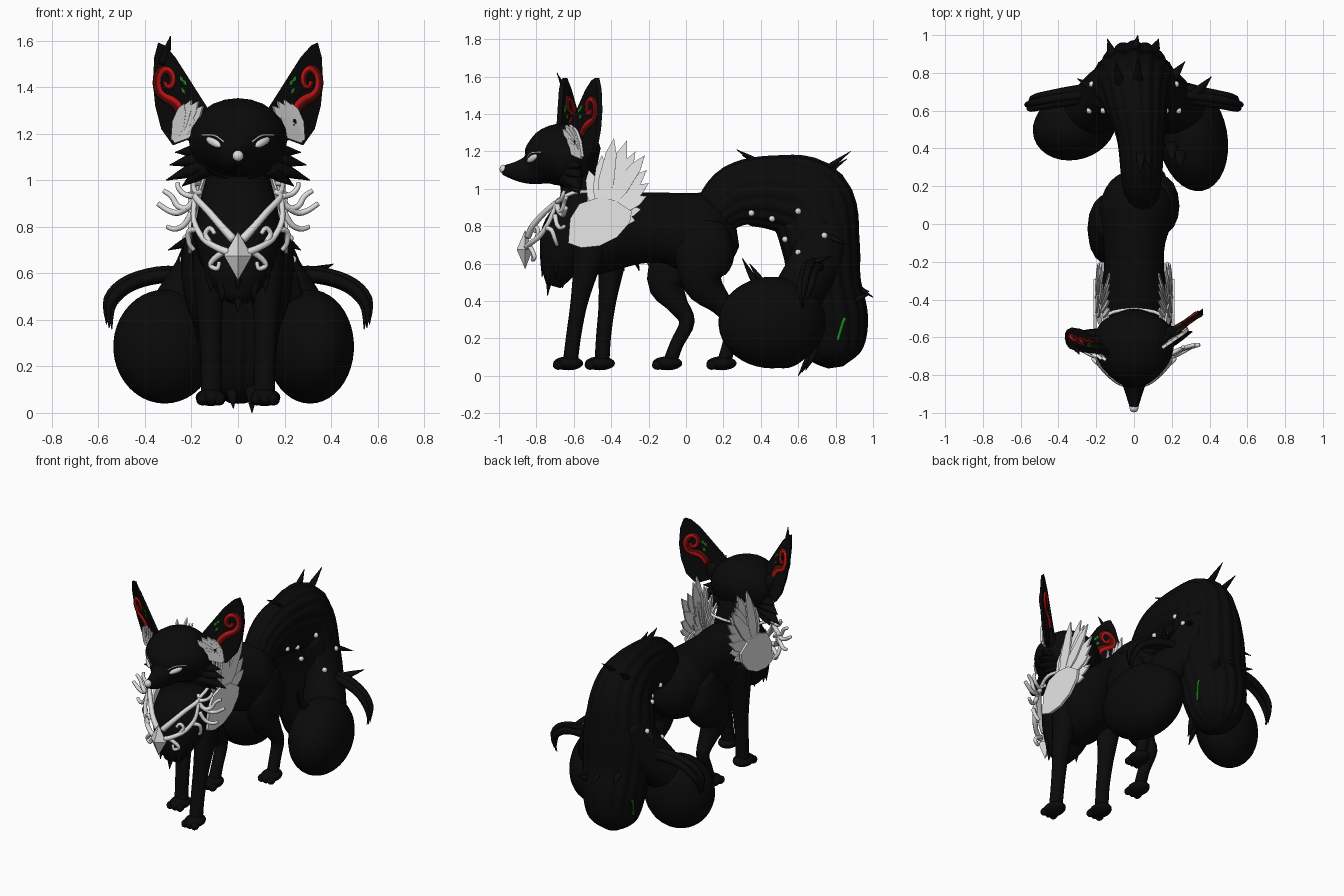
import bpy, bmesh, math
from mathutils import Vector as V, Matrix, Euler
from mathutils.bvhtree import BVHTree

COLORS = {"black": (.003, .003, .003), "white": (1, 1, 1), "silver": (.72, .72, .72),
          "red": (.5, .006, .006), "dark red": (.09, .003, .003), "green": (.015, .27, .015)}
MATS = {}
for k, c in COLORS.items():
    MATS[k] = bpy.data.materials.new(k)
    MATS[k].diffuse_color = (*c, 1)
parts = {}          # name -> [material, verts, faces, smooth]


def add(name, mat, verts, faces, smooth=True):
    p = parts.setdefault(name, [mat, [], [], smooth])
    o = len(p[1])
    p[1] += [V(v) for v in verts]
    p[2] += [[i + o for i in f] for f in faces]


def loft(name, mat, pts, n=16, ref=(1, 0, 0), steps=4, ridge=0.0):
    """Tube through (x, y, z, side radius, other radius) points, Catmull-Rom smoothed."""
    P = [pts[0]] + list(pts) + [pts[-1]]
    path = []
    for i in range(1, len(P) - 2):
        for k in range(steps):
            t = k / steps
            path.append([.5 * (2 * b + (c - a) * t + (2 * a - 5 * b + 4 * c - d) * t * t + (3 * b - a - 3 * c + d) * t ** 3)
                         for a, b, c, d in zip(P[i - 1], P[i], P[i + 1], P[i + 2])])
    path.append(list(pts[-1]))
    verts, faces, m = [], [], len(path)
    for i, p in enumerate(path):
        t = (V(path[min(i + 1, m - 1)][:3]) - V(path[max(i - 1, 0)][:3])).normalized()
        s = V(ref) - t * t.dot(V(ref))
        s.normalize()
        o = t.cross(s)
        for j in range(n):
            a = 2 * math.pi * j / n
            r = 1 - ridge * (1 - abs(math.cos(8 * a)))
            verts.append(V(p[:3]) + (s * math.cos(a) * max(p[3], .002) + o * math.sin(a) * max(p[4], .002)) * r)
    for i in range(m - 1):
        for j in range(n):
            k = (j + 1) % n
            faces.append([i * n + j, i * n + k, i * n + n + k, i * n + n + j])
    faces += [list(range(n))[::-1], list(range((m - 1) * n, m * n))]
    add(name, mat, verts, faces)


def ball(name, mat, c, r, rot=(0, 0, 0), seg=24):
    bm = bmesh.new()
    M = Matrix.Translation(c) @ Euler(rot).to_matrix().to_4x4() @ Matrix.Diagonal((*r, 1))
    bmesh.ops.create_uvsphere(bm, u_segments=seg, v_segments=seg * 2 // 3, radius=1, matrix=M)
    bm.verts.index_update()
    add(name, mat, [v.co.copy() for v in bm.verts], [[v.index for v in f.verts] for f in bm.faces])
    bm.free()


def spike(name, base, tip, r, mat="black", ref=(1, 0, 0), bend=(0, 0, 0), flat=.6):
    mid = (V(base) + V(tip)) / 2 + V(bend)
    loft(name, mat, [(*base, r, r * flat), (*mid, r * .65, r * .4), (*tip, .001, .001)], 8, ref, 3)


def prism(name, mat, outline, off):
    n, off = len(outline), V(off)
    add(name, mat, [V(p) - off for p in outline] + [V(p) + off for p in outline],
        [list(range(n))[::-1], list(range(n, 2 * n))] + [[i, (i + 1) % n, n + (i + 1) % n, n + i] for i in range(n)], False)


def leaf(name, mat, root, tip, w, normal, th=.005):
    root, d = V(root), V(tip) - V(root)
    s = d.normalized().cross(V(normal)).normalized() * w
    prism(name, mat, [root - s * .4, root + d * .45 - s, root + d * .8 - s * .7, root + d,
                      root + d * .8 + s * .7, root + d * .45 + s, root + s * .4], V(normal).normalized() * th)


def hit(name, origin, direction):
    return BVHTree.FromPolygons(parts[name][1], parts[name][2]).ray_cast(V(origin), V(direction))[0]


# Torso, neck and chest
loft("torso", "black", [(0, .27, .78, .06, .09), (0, .2, .77, .15, .18), (.01, .08, .76, .2, .22), (0, -.1, .79, .165, .19),
                        (0, -.25, .79, .16, .19), (0, -.42, .77, .19, .21), (0, -.58, .72, .17, .19), (0, -.68, .7, .08, .1)], 24)
loft("neck", "black", [(0, -.71, .48, .05, .04), (0, -.68, .58, .13, .1), (0, -.63, .74, .18, .15), (0, -.57, .88, .17, .13),
                       (0, -.56, 1.0, .14, .11), (0, -.59, 1.12, .12, .11)], 24)
for x, y, z in [(0, -.74, .43), (-.07, -.74, .48), (.07, -.74, .48), (-.12, -.7, .52), (.12, -.7, .52), (.04, -.66, .47), (0, -.77, .53)]:
    spike("chest_fur", (x * .9, y + .02, z + .2), (x, y, z), .05)
for x, y, z in [(.03, -.33, .56), (-.05, -.25, .56), (.06, -.2, .59)]:
    spike("belly_fur", (x, y - .03, z + .1), (x, y, z), .035)

# Head, nose, eyes, cheek fur
loft("head", "black", [(0, -.98, 1.1, .02, .025), (0, -.9, 1.095, .045, .055), (0, -.83, 1.105, .075, .085), (0, -.77, 1.14, .15, .135),
                       (0, -.7, 1.17, .2, .17), (0, -.6, 1.175, .21, .175), (0, -.52, 1.16, .17, .14), (0, -.47, 1.15, .07, .07)], 24)
ball("nose", "silver", (0, -.975, 1.105), (.024, .022, .024), seg=12)
for s in (-1, 1):
    p = hit("head", (s * .105, -2, 1.163), (0, 1, 0))
    ball("eye", "silver", p, (.046, .013, .017), (0, -s * .4, s * .75), 12)
    q = [hit("head", (s * x, -2, z), (0, 1, 0)) for x, z in [(.06, 1.165), (.1, 1.192), (.155, 1.195)]]
    loft("brow_line", "silver", [(*v, .004, .004) for v in q], 6, (0, 0, 1))
    for x, z in [(.27, 1.12), (.295, 1.065), (.31, 1.0), (.24, .975)]:
        spike("cheek_fur", (s * .13, -.62, z * .5 + .57), (s * x, -.57, z), .065, ref=(0, 1, 0))


# Ears: flat outlines slanted in depth, with a red spiral on both sides
def ear(s, u, z, d=0):
    y = -.54 + .7 * (u - .25) if s > 0 else -.62 + .5 * (u - .25) - .25 * (z - 1.3)
    return V((s * u, y + d, z))


OUTLINE = [(.13, 1.31), (.2, 1.42), (.27, 1.53), (.315, 1.58), (.343, 1.592), (.36, 1.53), (.366, 1.42), (.356, 1.32),
           (.33, 1.22), (.28, 1.15), (.2, 1.18)]
for s in (-1, 1):
    prism("ear", "black", [ear(s, u, z) for u, z in OUTLINE], (0, .012, 0))
    ball("ear_base", "black", ear(s, .2, 1.23), (.05, .035, .08), (0, s * .5, 0))
    path = [(.232, 1.285), (.25, 1.325), (.28, 1.35)]
    for i in range(13):
        a = -1.4 + i * .62
        r = .058 - i * .0037
        path.append((.3 + r * .8 * math.cos(a), 1.43 + r * 1.2 * math.sin(a)))
    for name, mat, depth, width in [("ear_spiral", "red", .019, .017), ("ear_spiral_shade", "dark red", .0165, .03)]:
        loft(name, mat, [(*ear(s, u, z), depth, width * (1.15 if i < 3 else 1 - .04 * (i - 3))) for i, (u, z) in enumerate(path)], 8, (0, 1, 0), 2)
    for u, z in [(.235, 1.385), (.228, 1.42), (.242, 1.435)]:
        prism("ear_fleck", "green", [ear(s, u + a, z + b) for a, b in [(-.007, -.012), (.006, -.006), (.008, .012), (-.004, .006)]], (0, .0175, 0))
    for u, z in [(.14, 1.32), (.165, 1.34), (.2, 1.345), (.235, 1.33), (.18, 1.27), (.16, 1.25)]:
        leaf("ear_tuft", "white", ear(s, .275, 1.17, -.035), ear(s, u * .85 + .03, z, -.045), .03, (s * .5, -1, 0), .008)
spike("ear_hair", ear(-1, .32, 1.5), (-.29, -.69, 1.62), .025)

# Legs in a walking pose: (x, y, z, side radius, depth radius)
LEGS = {
    "front_leg_right": [(.12, -.5, .78, .08, .12), (.125, -.53, .6, .07, .075), (.12, -.57, .4, .052, .047), (.115, -.6, .22, .045, .04), (.115, -.62, .06, .045, .04)],
    "front_leg_left": [(-.12, -.4, .78, .08, .12), (-.125, -.4, .6, .07, .075), (-.12, -.42, .4, .052, .047), (-.115, -.44, .22, .045, .04), (-.115, -.45, .06, .045, .04)],
    "hind_leg_right": [(.12, .11, .82, .08, .1), (.14, .1, .66, .1, .16), (.14, .09, .5, .085, .11), (.13, .19, .38, .055, .06), (.125, .25, .28, .042, .042), (.12, .23, .17, .038, .036), (.12, .2, .06, .04, .038)],
    "hind_leg_left": [(-.12, .03, .82, .08, .1), (-.145, -.01, .66, .1, .17), (-.145, -.1, .5, .085, .11), (-.135, -.05, .39, .06, .06), (-.13, .005, .29, .042, .042), (-.12, -.05, .17, .038, .036), (-.12, -.09, .06, .04, .038)]}
for name, pts in LEGS.items():
    loft(name, "black", pts)
    x, y = pts[-1][:2]
    ball("paw", "black", (x, y - .01, .067), (.062, .08, .037))
    for k in (-1, 0, 1):
        ball("paw", "black", (x + k * .036, y - .062, .058), (.024, .03, .026), seg=12)

# Arched tail of thick strands, splitting into three round ends
loft("tail", "black", [(.04, .12, .83, .09, .11), (.04, .27, .96, .11, .17), (.035, .47, .98, .13, .2), (.01, .66, .92, .18, .235),
                       (0, .72, .7, .23, .21), (0, .74, .5, .23, .195), (0, .775, .29, .2, .2), (0, .79, .12, .15, .15), (0, .8, .045, .04, .04)],
     96, steps=6, ridge=.06)
ball("tail_end_left", "black", (-.315, .52, .285), (.225, .18, .245), (0, 0, .3), 32)
ball("tail_end_right", "black", (.31, .46, .285), (.185, .29, .245), (0, 0, .18), 32)
for s in (-1, 1):
    loft("tail_branch", "black", [(s * .1, .74, .8, .1, .14), (s * .17, .69, .6, .11, .14), (s * .24, .59, .43, .14, .13), (s * .29, .52, .3, .1, .1)])
    for dy, dz, k in [(0, 0, 1), (.03, -.02, .96), (-.025, -.015, .98)]:      # curled side wisps
        loft("tail_wisp", "black", [(s * .12, .7 + dy, .57 + dz, .03, .03), (s * .3, .68 + dy, .605 + dz, .026, .028), (s * .47 * k, .655 + dy, .57 + dz, .022, .024),
                                    (s * .56 * k, .635 + dy, .49 + dz, .016, .018), (s * .565 * k, .62, .38 + dz, .002, .002)], 8, (0, 1, 0))
TAIL_SPIKES = [((.3, .66, .6), (.41, .78, .64)), ((.04, .42, 1.12), (.03, .27, 1.21)), ((.06, .45, 1.1), (.08, .3, 1.18)),
               ((.02, .7, 1.07), (.02, .88, 1.2)), ((-.06, .7, 1.05), (-.1, .86, 1.16)), ((0, .88, .5), (.02, 1.0, .42)),
               ((.1, .9, .4), (.13, .98, .44)), ((-.1, .85, .5), (-.14, .98, .45)), ((.25, .38, .48), (.24, .3, .63)),
               ((.2, .42, .48), (.2, .34, .6)), ((.06, .68, .14), (.06, .6, 0)), ((-.03, .7, .14), (-.02, .62, .02)),
               ((.1, .7, .15), (.1, .64, .03)), ((.18, .75, .75), (.27, .86, .7)), ((-.18, .7, .75), (-.3, .77, .7))]
for a, b in TAIL_SPIKES:
    spike("tail_fur", a, b, .035)
for s in (-1, 1):                                    # beads on the tail
    for y, z in [(.35, .87), (.46, .84), (.6, .88), (.53, .73), (.74, .75), (.6, .66)]:
        p = hit("tail", (s * 2, y, z), (-s, 0, 0))
        b = hit("tail_branch", (s * 2, y, z), (-s, 0, 0))
        p = max([v for v in (p, b) if v], key=lambda v: s * v.x, default=None)
        if p:
            ball("tail_bead", "silver", p, (.017,) * 3, seg=10)
    q = [hit("tail", (s * 2, y, z), (-s, 0, 0)) for y, z in [(.81, .19), (.825, .24), (.84, .29), (.85, .31)]]
    loft("tail_mark", "green", [(*v, .006, .009) for v in q], 6)

# Feathered shoulder plates
TIPS = [(-.52, 1.1), (-.45, 1.18), (-.385, 1.27), (-.315, 1.26), (-.27, 1.2), (-.22, 1.18), (-.21, 1.1), (-.2, 1.03), (-.21, .96), (-.24, .89), (-.27, .83)]
PANEL = [(-.63, .71), (-.62, .84), (-.57, .92), (-.48, .95), (-.38, .94), (-.29, .88), (-.3, .82), (-.37, .74), (-.46, .695), (-.56, .685)]
for s in (-1, 1):
    prism("shoulder_plate", "white", [(s * .207, y, z) for y, z in PANEL], (.008, 0, 0))
    for i, (y, z) in enumerate(TIPS):
        leaf("shoulder_feather", "white", (s * (.2 + .003 * (i % 3)), -.46, .86), (s * (.165 + .012 * (i % 3)), y, z), .042, (1, 0, s * .08))
        if i < 9:
            leaf("inner_feather", "white", (s * .195, -.48, .84), (s * .13, y * .8 - .1, z * .85 + .12), .032, (1, s * .25, 0))

# Branching necklace with a faceted pendant
top, mid, low = V((0, -.86, .78)), .675, V((0, -.86, .57))
ring = [V((.06, -.86, mid)), V((0, -.905, mid)), V((-.06, -.86, mid)), V((0, -.82, mid))]
add("pendant", "silver", ring + [top, low], [[i, (i + 1) % 4, k] for i in range(4) for k in (4, 5)], False)
VINES = [([(.02, -.845, .745), (.07, -.82, .8), (.13, -.76, .87), (.185, -.69, .93), (.16, -.66, .95)], .019),
         ([(.04, -.85, .69), (.09, -.83, .71), (.15, -.78, .75), (.19, -.73, .83), (.185, -.69, .93)], .017),
         ([(.18, -.69, .92), (.22, -.68, .88), (.26, -.66, .89), (.285, -.65, .93), (.32, -.64, .955)], .016),
         ([(.19, -.69, .93), (.23, -.67, .94), (.255, -.66, .965), (.26, -.65, .99)], .013),
         ([(.22, -.68, .88), (.26, -.66, .86), (.3, -.65, .87), (.345, -.64, .9)], .015),
         ([(.2, -.7, .86), (.23, -.69, .81), (.27, -.67, .79), (.305, -.65, .8)], .014),
         ([(.17, -.75, .79), (.21, -.72, .78), (.21, -.7, .73), (.19, -.69, .7)], .014),
         ([(.05, -.84, .7), (.1, -.82, .665), (.12, -.81, .635), (.09, -.82, .62), (.08, -.82, .65)], .014),
         ([(.12, -.8, .73), (.14, -.79, .77), (.12, -.8, .795), (.1, -.81, .77)], .013),
         ([(.18, -.68, .94), (.19, -.6, .98), (.14, -.48, .985), (0, -.45, .99)], .012)]
for s in (-1, 1):
    for pts, r in VINES:
        loft("necklace", "silver", [(s * x, y, z, r * (1 - .09 * i), r * (1 - .09 * i)) for i, (x, y, z) in enumerate(pts)], 8, (0, .6, .8))

# Turn the collected parts into objects
for name, (mat, verts, faces, smooth) in parts.items():
    me = bpy.data.meshes.new(name)
    me.from_pydata(verts, [], faces)
    bm = bmesh.new()
    bm.from_mesh(me)
    bmesh.ops.recalc_face_normals(bm, faces=bm.faces)
    for f in bm.faces:
        f.smooth = smooth
    bm.to_mesh(me)
    bm.free()
    me.materials.append(MATS[mat])
    bpy.context.collection.objects.link(bpy.data.objects.new(name, me))
